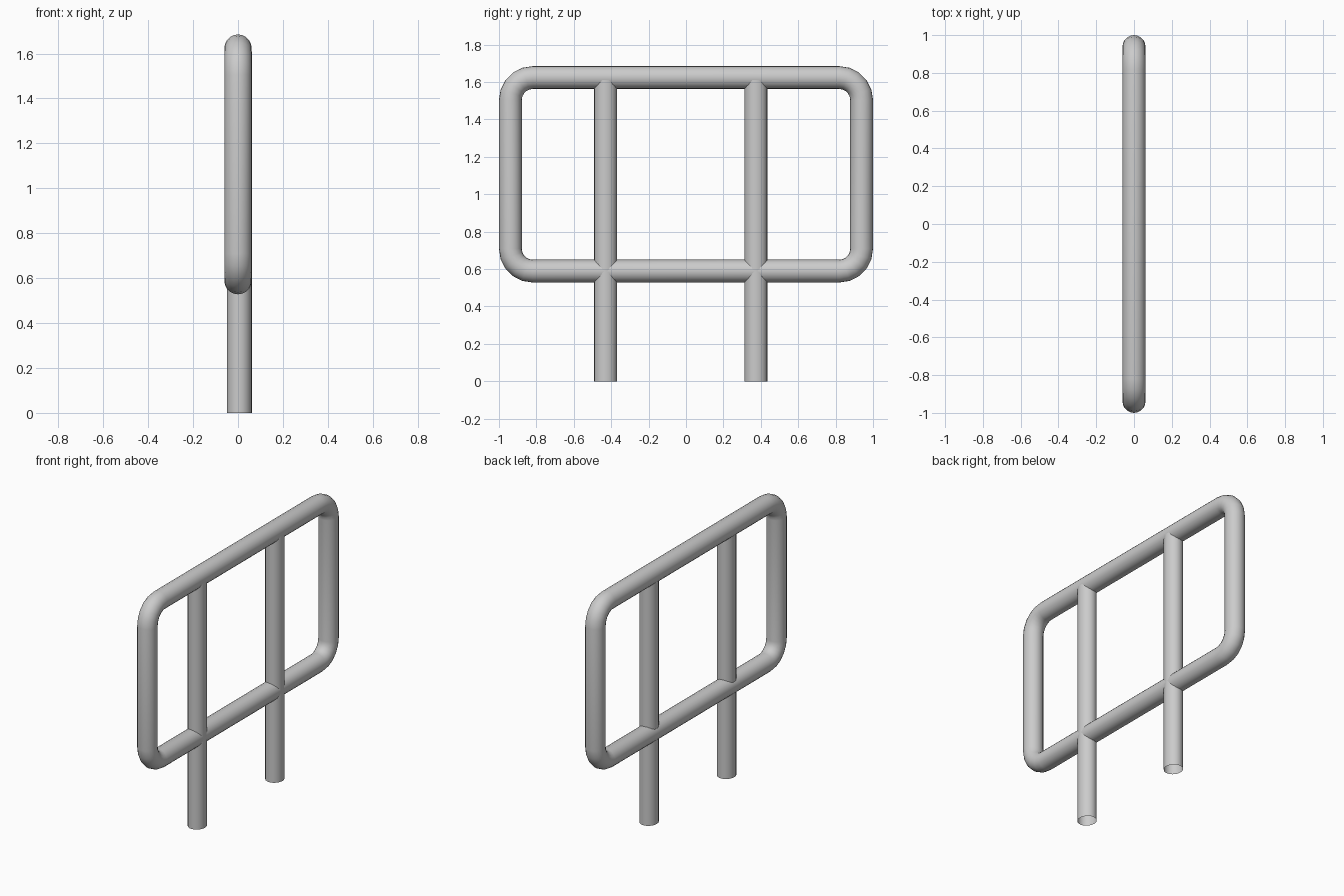
import bpy, bmesh
from math import sin, cos, pi, radians

if "Cube" in bpy.data.objects:
    bpy.data.objects.remove(bpy.data.objects["Cube"])

SIDES = 20


def make_tube(name, rings, closed):
    """Skin a list of point rings into a smooth tube."""
    bm = bmesh.new()
    loops = [[bm.verts.new(p) for p in ring] for ring in rings]
    count = len(loops)
    for i in range(count if closed else count - 1):
        a, b = loops[i], loops[(i + 1) % count]
        for j in range(SIDES):
            k = (j + 1) % SIDES
            bm.faces.new((a[j], a[k], b[k], b[j]))
    bmesh.ops.recalc_face_normals(bm, faces=bm.faces)
    mesh = bpy.data.meshes.new(name)
    bm.to_mesh(mesh)
    bm.free()
    obj = bpy.data.objects.new(name, mesh)
    bpy.context.collection.objects.link(obj)
    bpy.ops.object.select_all(action='DESELECT')
    obj.select_set(True)
    bpy.context.view_layer.objects.active = obj
    bpy.ops.object.shade_smooth_by_angle(angle=radians(40))
    return obj


# Rounded rectangular frame: tube swept round four corner arcs
TUBE = 0.061
BEND = 0.12
HALF_Y = 1.0 - TUBE - BEND
Z_MID = (0.528 + 1.685) / 2
HALF_Z = (1.685 - 0.528) / 2 - TUBE - BEND
STEPS = 5
rings = []
for q, (sy, sz) in enumerate([(1, 1), (-1, 1), (-1, -1), (1, -1)]):
    for s in range(STEPS + 1):
        a = (q + s / STEPS) * pi / 2
        ring = []
        for j in range(SIDES):
            t = 2 * pi * j / SIDES
            d = BEND + TUBE * cos(t)
            ring.append((TUBE * sin(t),
                         sy * HALF_Y + cos(a) * d,
                         Z_MID + sz * HALF_Z + sin(a) * d))
        rings.append(ring)
make_tube("rounded_frame", rings, True)

# Two upright posts running from the ground into the top rail, open ended
for name, y in (("left_post", -0.43), ("right_post", 0.374)):
    make_tube(name, [[(0.006 + 0.056 * cos(2 * pi * j / SIDES),
                       y + 0.061 * sin(2 * pi * j / SIDES), z)
                      for j in range(SIDES)] for z in (0.0, 1.61)], False)
